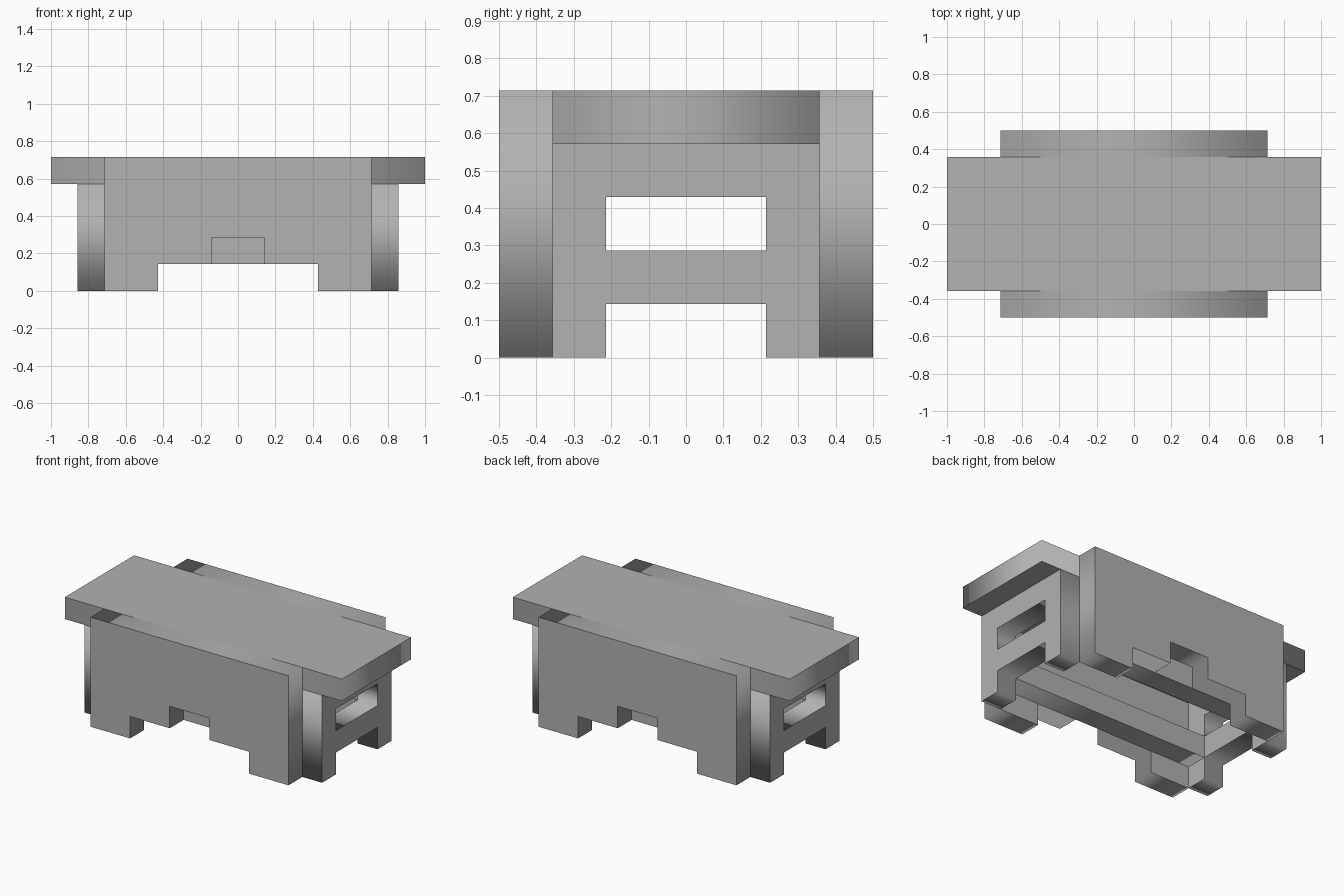
import bpy
from math import pi

U = 1 / 7  # building module: every size is a whole or half number of these

cube = bpy.data.objects.get("Cube")
if cube:
    bpy.data.objects.remove(cube, do_unlink=True)

grey = bpy.data.materials.new("plain_grey")
grey.use_nodes = True
colour = (0.445, 0.445, 0.445, 1)
grey.diffuse_color = colour
grey.node_tree.nodes["Principled BSDF"].inputs["Base Color"].default_value = colour


def mirrored(half):
    """Close a right-hand half outline with its mirror image."""
    return half + [(-a, b) for a, b in reversed(half)]


def panel(name, outlines, thickness, centre, rotation=(0, 0, 0)):
    """Extrude flat outlines (the first is the edge, others are holes)."""
    curve = bpy.data.curves.new(name, "CURVE")
    curve.dimensions = "2D"
    curve.fill_mode = "BOTH"
    curve.extrude = thickness * U / 2
    for outline in outlines:
        spline = curve.splines.new("POLY")
        spline.points.add(len(outline) - 1)
        for point, (a, b) in zip(spline.points, outline):
            point.co = (a * U, b * U, 0, 1)
        spline.use_cyclic_u = True
    obj = bpy.data.objects.new(name, curve)
    bpy.context.collection.objects.link(obj)
    obj.location = [c * U for c in centre]
    obj.rotation_euler = rotation
    curve.materials.append(grey)
    bpy.ops.object.select_all(action="DESELECT")
    obj.select_set(True)
    bpy.context.view_layer.objects.active = obj
    bpy.ops.object.convert(target="MESH")


def rectangle(half_width, low, high):
    return mirrored([(half_width, low), (half_width, high)])


# Top slab, overhanging both ends
panel("top_slab", [rectangle(7, -2.5, 2.5)], 1, (0, 0, 4.5))

# Long walls with stepped feet, and the ledges along their inner sides
wall = mirrored([(1, 2), (1, 1), (3, 1), (3, 0), (5, 0), (5, 5)])
for side, s in (("front", -1), ("back", 1)):
    panel(side + "_wall", [wall], 1, (0, 3 * s, 0), (pi / 2, 0, 0))
    panel(side + "_inner_ledge", [rectangle(5, 1, 2)], 1,
          (0, 2 * s, 0), (pi / 2, 0, 0))

# End walls with an open slot and a gap between the feet
end = mirrored([(1.5, 1), (1.5, 0), (2.5, 0), (2.5, 4)])
slot = rectangle(1.5, 2, 3)
for side, s in (("right", -1), ("left", 1)):
    panel(side + "_end_wall", [end, slot], 1, (5.5 * s, 0, 0), (pi / 2, 0, pi / 2))
